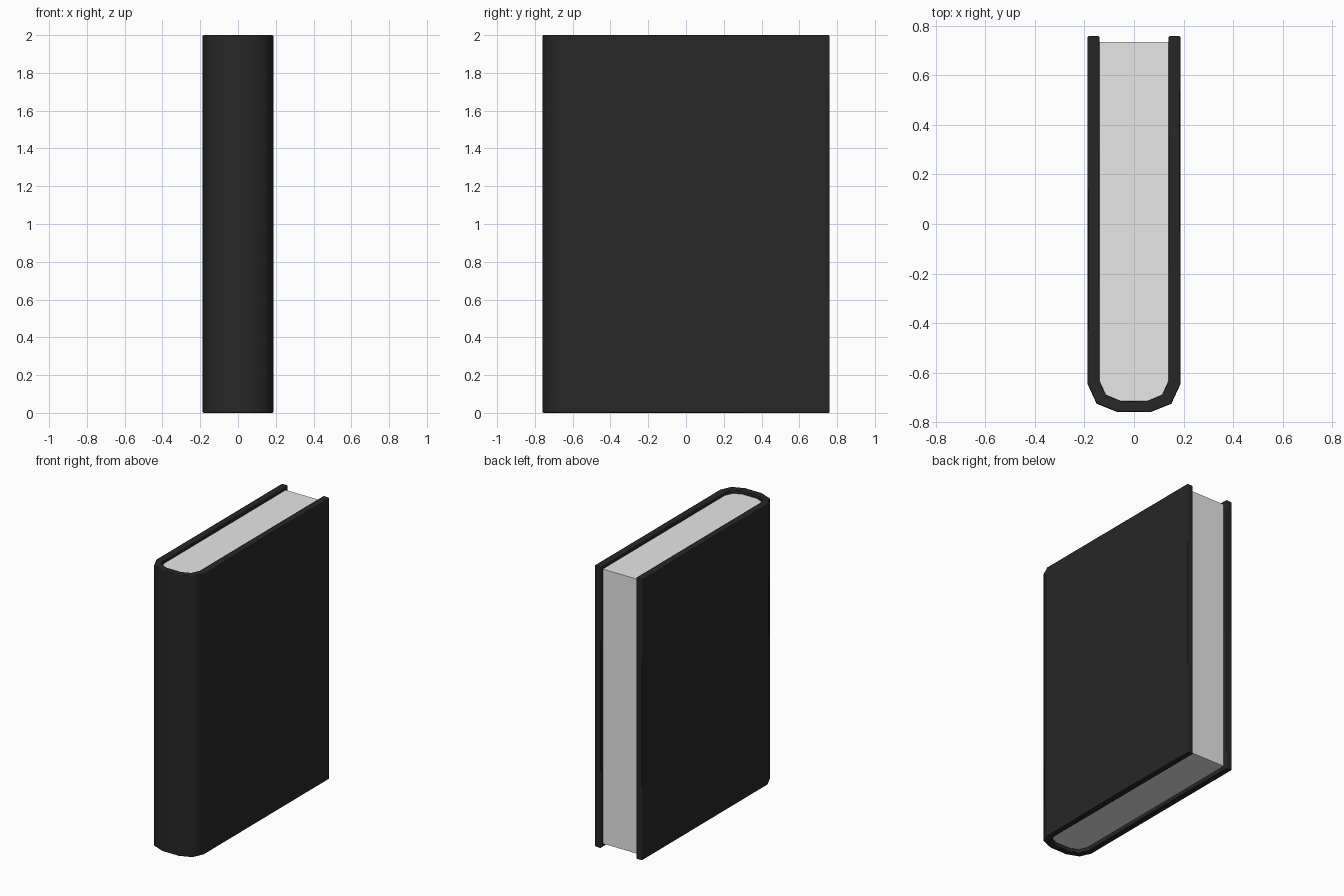
import bpy
import bmesh
import math

if "Cube" in bpy.data.objects:
    bpy.data.objects.remove(bpy.data.objects["Cube"])

HEIGHT = 2.0
RECESS = 0.025


def material(name, rgb):
    m = bpy.data.materials.new(name)
    m.diffuse_color = (*rgb, 1.0)
    m.use_nodes = True
    m.node_tree.nodes["Principled BSDF"].inputs["Base Color"].default_value = m.diffuse_color
    return m


def mirrored(half):
    """Complete a left-half outline with its right-hand mirror image."""
    return half + [(-x, y) for x, y in reversed(half)]


def prism(name, outline, z0, z1, mat):
    """Extrude a flat outline upwards from z0 to z1."""
    bm = bmesh.new()
    face = bm.faces.new([bm.verts.new((x, y, z0)) for x, y in outline])
    top = bmesh.ops.extrude_face_region(bm, geom=[face])["geom"]
    moved = [v for v in top if isinstance(v, bmesh.types.BMVert)]
    bmesh.ops.translate(bm, verts=moved, vec=(0, 0, z1 - z0))
    bmesh.ops.recalc_face_normals(bm, faces=bm.faces)
    mesh = bpy.data.meshes.new(name)
    bm.to_mesh(mesh)
    bm.free()
    obj = bpy.data.objects.new(name, mesh)
    bpy.context.collection.objects.link(obj)
    mesh.materials.append(mat)
    return obj


black = material("black cover", (0.02, 0.02, 0.02))
paper = material("pale paper", (0.8, 0.8, 0.8))

# Left halves of the cover's outer and inner outlines, seen from above
outer = [(-0.187, 0.76), (-0.187, -0.648), (-0.151, -0.726), (-0.066, -0.76)]
inner = [(-0.139, 0.76), (-0.139, -0.635), (-0.114, -0.69), (-0.057, -0.714)]

# Cover: one U-shaped shell with softened edges and a rounded spine
cover = prism("cover", mirrored(outer) + mirrored(inner)[::-1], 0, HEIGHT, black)
bevel = cover.modifiers.new("soft edges", 'BEVEL')
bevel.width = 0.005
bevel.segments = 1
bevel.limit_method = 'ANGLE'
bevel.angle_limit = math.radians(70)
for p in cover.data.polygons:
    p.use_smooth = True
cover.modifiers.new("flat boards", 'WEIGHTED_NORMAL')

# Page block: fills the shell, set back at the top, bottom and fore edge
page_half = [(-0.139, 0.76 - RECESS)] + inner[1:]
prism("pages", mirrored(page_half), RECESS, HEIGHT - RECESS, paper)
